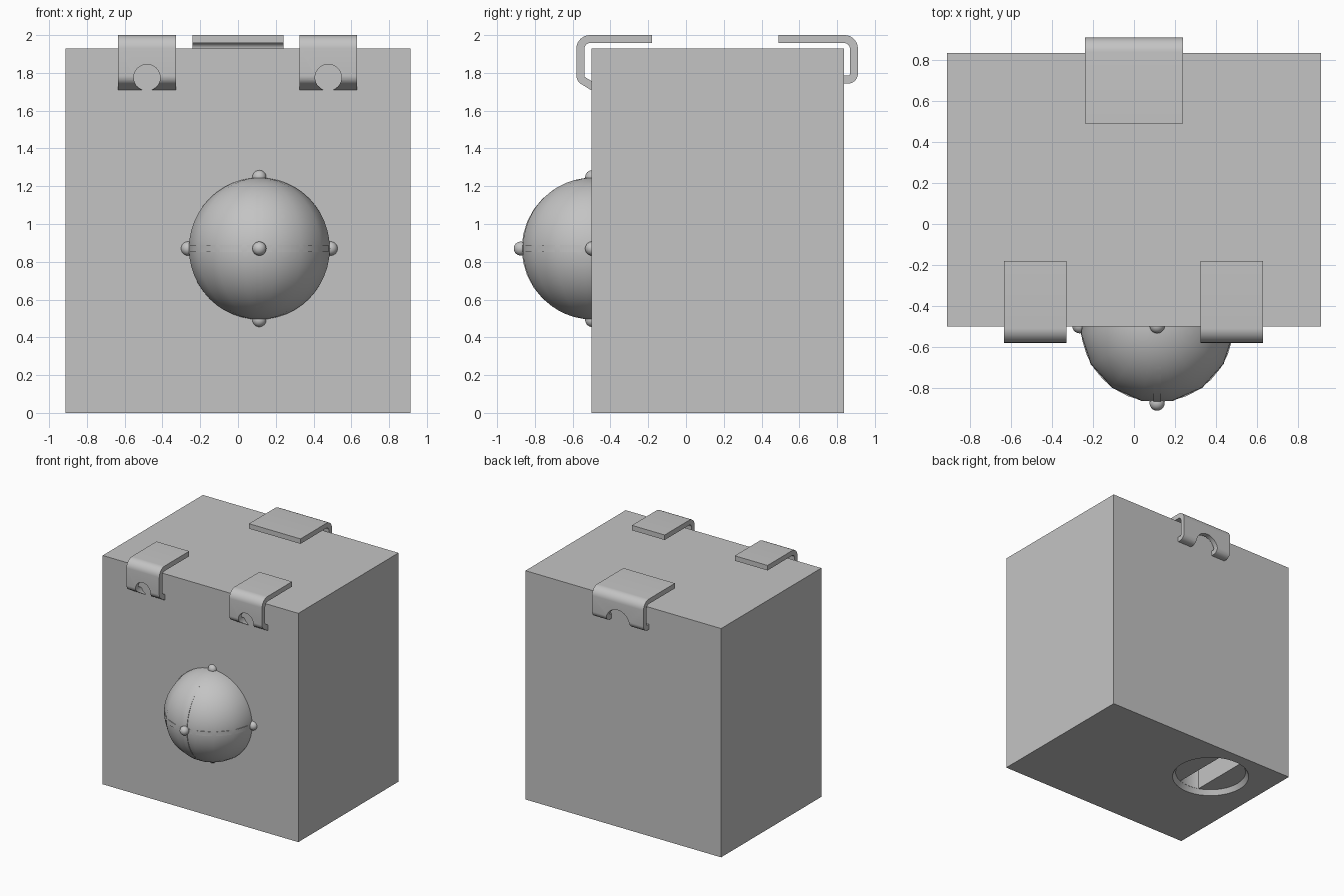
import bpy, bmesh, math
from mathutils import Vector, Matrix

if "Cube" in bpy.data.objects:
    bpy.data.objects.remove(bpy.data.objects["Cube"], do_unlink=True)

grey = bpy.data.materials.new("light_grey")
grey.use_nodes = True
grey.diffuse_color = (0.55, 0.55, 0.55, 1)
grey.node_tree.nodes["Principled BSDF"].inputs["Base Color"].default_value = (0.55, 0.55, 0.55, 1)


def make(name, bm):
    """Turn a bmesh into a grey object."""
    bmesh.ops.recalc_face_normals(bm, faces=bm.faces)
    me = bpy.data.meshes.new(name)
    bm.to_mesh(me)
    bm.free()
    me.materials.append(grey)
    ob = bpy.data.objects.new(name, me)
    bpy.context.collection.objects.link(ob)
    return ob


def activate(ob):
    bpy.ops.object.select_all(action='DESELECT')
    ob.select_set(True)
    bpy.context.view_layer.objects.active = ob


def smooth(ob, degrees=35):
    activate(ob)
    bpy.ops.object.shade_smooth_by_angle(angle=math.radians(degrees))


def cut(ob, cutter):
    """Subtract a helper shape and discard it."""
    cutter.hide_render = True
    mod = ob.modifiers.new("cut", 'BOOLEAN')
    mod.operation, mod.solver, mod.object = 'DIFFERENCE', 'EXACT', cutter
    activate(ob)
    bpy.ops.object.modifier_apply(modifier=mod.name)
    bpy.data.objects.remove(cutter, do_unlink=True)


def cone(name, r1, r2, depth, matrix, segments=48):
    bm = bmesh.new()
    bmesh.ops.create_cone(bm, cap_ends=True, segments=segments, radius1=r1,
                          radius2=r2, depth=depth, matrix=matrix)
    return make(name, bm)


def rounded(points, radii, steps=6):
    """Round the inner corners of a path with arcs."""
    pts = [Vector(p) for p in points]
    out = [pts[0]]
    for a, b, c, r in zip(pts, pts[1:], pts[2:], radii):
        u, v = (a - b).normalized(), (c - b).normalized()
        half = u.angle(v) / 2
        start, end = b + u * r / math.tan(half), b + v * r / math.tan(half)
        centre = b + (u + v).normalized() * r / math.sin(half)
        for i in range(steps + 1):
            d = start.lerp(end, i / steps) - centre
            out.append(centre + d.normalized() * r)
    return out + [pts[-1]]


def clip(name, x0, x1, path, radii, notch_z, notch_r):
    """Bent sheet clip with a round finger notch."""
    bm = bmesh.new()
    rows = [[bm.verts.new((x, p.x, p.y)) for x in (x0, x1)] for p in rounded(path, radii)]
    for a, b in zip(rows, rows[1:]):
        bm.faces.new((a[0], a[1], b[1], b[0]))
    ob = make(name, bm)
    mod = ob.modifiers.new("sheet", 'SOLIDIFY')
    mod.thickness, mod.offset, mod.use_even_offset = 0.042, 0, True
    activate(ob)
    bpy.ops.object.modifier_apply(modifier=mod.name)
    y = path[2][0]
    place = Matrix.Translation(((x0 + x1) / 2, y, notch_z)) @ Matrix.Rotation(math.pi / 2, 4, 'X')
    cut(ob, cone("notch_cutter", notch_r, notch_r, 0.3, place, 32))
    smooth(ob)


# Main box
bm = bmesh.new()
bmesh.ops.create_cube(bm, size=1, matrix=Matrix.Translation((0, 0.168, 0.965))
                      @ Matrix.Diagonal((1.826, 1.336, 1.93, 1)))
box = make("box_body", bm)

# Shallow tapered recess under the box
hx, hy, hr = -0.43, 0.44, 0.28
cut(box, cone("recess_cutter", 0.317, 0.28, 0.06, Matrix.Translation((hx, hy, 0.01))))

# Slot with rounded ends inside the recess
bm = bmesh.new()
half = math.asin(0.095 / hr)
ring = []
for side in (math.pi / 2, -math.pi / 2):
    for i in range(9):
        a = side - half + 2 * half * i / 8
        ring.append(bm.verts.new((hx + (hr - 0.002) * math.cos(a), hy + (hr - 0.002) * math.sin(a), -0.05)))
face = bm.faces.new(ring)
top = bmesh.ops.extrude_face_region(bm, geom=[face])["geom"]
bmesh.ops.translate(bm, vec=(0, 0, 0.38), verts=[g for g in top if isinstance(g, bmesh.types.BMVert)])
cut(box, make("slot_cutter", bm))
smooth(box, 30)

# Clips over the top edges
front_path = [(-0.18, 1.979), (-0.559, 1.979), (-0.559, 1.768), (-0.492, 1.727)]
for name, cx in (("front_clip_right", -0.482), ("front_clip_left", 0.478)):
    clip(name, cx - 0.153, cx + 0.153, front_path, (0.05, 0.03), 1.775, 0.07)
back_path = [(0.49, 1.979), (0.889, 1.979), (0.889, 1.765), (0.832, 1.765)]
clip("back_clip", -0.24, 0.24, back_path, (0.05, 0.03), 1.76, 0.11)

# Large ball, with a flat segment facing the front
C = Vector((0.113, -0.497, 0.87))
bm = bmesh.new()
bmesh.ops.create_uvsphere(bm, u_segments=15, v_segments=24, radius=0.375)
v = max(bm.verts, key=lambda w: w.co.xy.length)
turn = math.pi / 2 - math.atan2(v.co.y, v.co.x)
bmesh.ops.transform(bm, verts=bm.verts, matrix=Matrix.Translation(C) @ Matrix.Rotation(turn, 4, 'Z'))
smooth(make("ball", bm), 60)

# Thin bands around the ball, almost flush with its surface
for name, axis in (("ball_band_level", None), ("ball_band_upright", 'Y')):
    bm = bmesh.new()
    prof = [(0.355, -0.018), (0.3725, -0.018), (0.3725, 0.018), (0.355, 0.018)]
    n = 32
    loops = [[bm.verts.new((r * math.cos(2 * math.pi * i / n), r * math.sin(2 * math.pi * i / n), z))
              for r, z in prof] for i in range(n)]
    for i in range(n):
        a, b = loops[i], loops[(i + 1) % n]
        for k in range(4):
            bm.faces.new((a[k], b[k], b[(k + 1) % 4], a[(k + 1) % 4]))
    rot = Matrix.Rotation(math.pi / 2, 4, axis) if axis else Matrix.Identity(4)
    bmesh.ops.transform(bm, verts=bm.verts, matrix=Matrix.Translation(C) @ rot)
    smooth(make(name, bm))

# Small studs on the ball
studs = {"left": (1, 0, 0), "right": (-1, 0, 0), "top": (0, 0, 1), "bottom": (0, 0, -1), "front": (0, -1, 0)}
for side, d in studs.items():
    bm = bmesh.new()
    bmesh.ops.create_uvsphere(bm, u_segments=20, v_segments=12, radius=0.037,
                              matrix=Matrix.Translation(C + Vector(d) * 0.378))
    smooth(make("stud_" + side, bm), 60)
